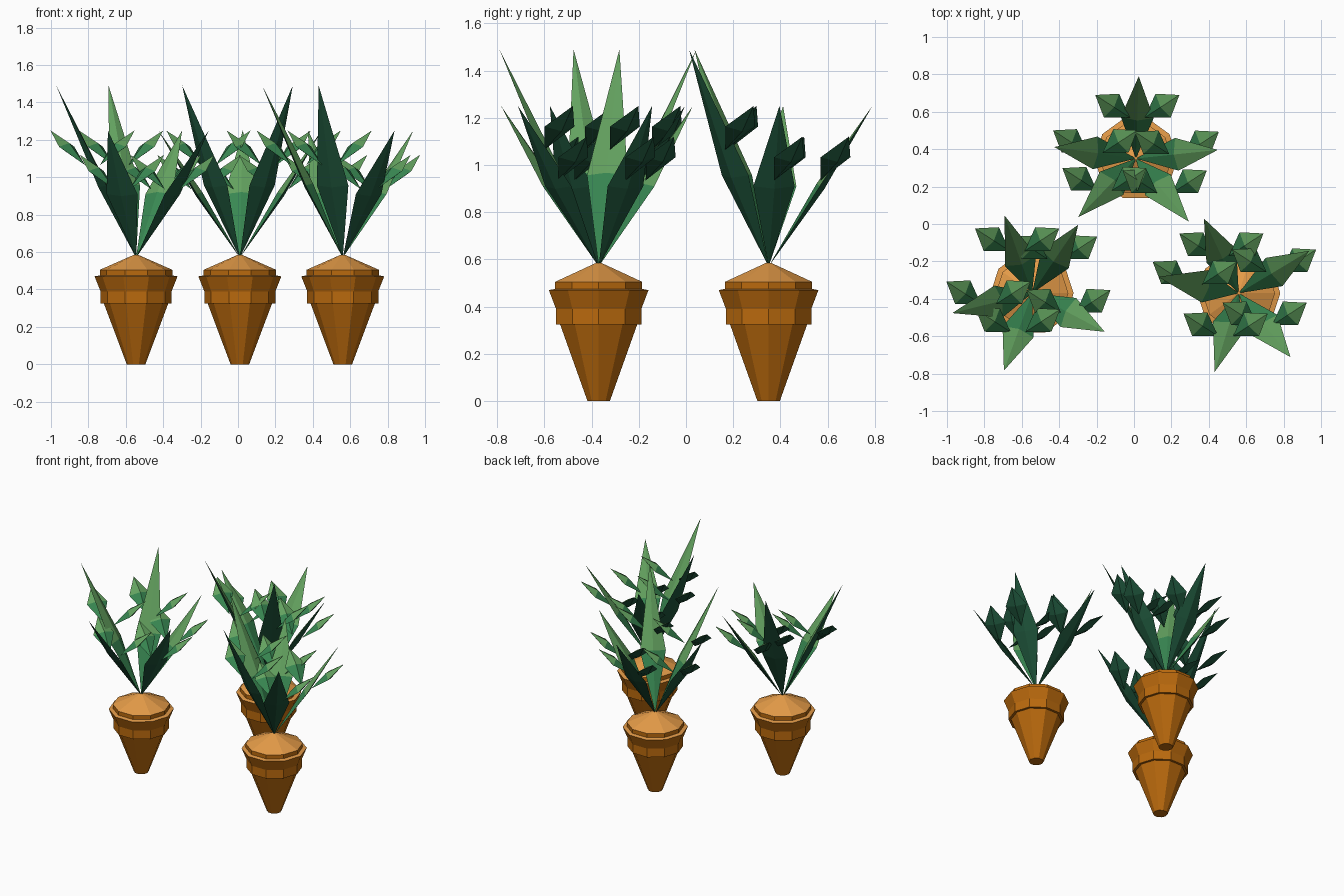
import bpy, bmesh
from math import radians, cos, sin, pi
from mathutils import Vector

cube = bpy.data.objects.get("Cube")
if cube:
    bpy.data.objects.remove(cube, do_unlink=True)


def material(name, rgb):
    m = bpy.data.materials.new(name)
    m.use_nodes = True
    m.diffuse_color = (*rgb, 1)
    m.node_tree.nodes["Principled BSDF"].inputs["Base Color"].default_value = (*rgb, 1)
    return m


ROOT_COLOURS = [material("deep orange", (0.49, 0.142, 0.004)),
                material("pale orange", (0.78, 0.33, 0.065))]
LEAF_COLOURS = [material("dark green", (0.013, 0.088, 0.043)),
                material("middle green", (0.04, 0.245, 0.085)),
                material("light green", (0.125, 0.36, 0.115))]
CROWN = 0.57   # height where leaves sprout
SIDES = 10


def finish(bm, name, mats, location):
    mesh = bpy.data.meshes.new(name)
    bm.to_mesh(mesh)
    bm.free()
    for mat in mats:
        mesh.materials.append(mat)
    obj = bpy.data.objects.new(name, mesh)
    obj.location = location
    bpy.context.collection.objects.link(obj)


def root(name, location):
    # Lathed faceted root: taper, flared band, collar, low domed crown
    profile = [(0.05, 0), (0.172, 0.325), (0.19, 0.325), (0.19, 0.39),
               (0.222, 0.47), (0.194, 0.475), (0.194, 0.505), (0.012, 0.585)]
    bm = bmesh.new()
    rings = [[bm.verts.new((r * cos(2 * pi * i / SIDES), r * sin(2 * pi * i / SIDES), z))
              for i in range(SIDES)] for r, z in profile]
    for low, high in zip(rings, rings[1:]):
        for i in range(SIDES):
            j = (i + 1) % SIDES
            bm.faces.new((low[i], low[j], high[j], high[i]))
    bm.faces.new(rings[0][::-1])
    bm.faces.new(rings[-1])
    # Upward faces are pale
    bm.normal_update()
    for f in bm.faces:
        f.material_index = int(f.normal.z > 0.3)
    finish(bm, name, ROOT_COLOURS, location)


def polar(angle, radius, z):
    a = radians(angle)
    return Vector((radius * cos(a), radius * sin(a), z))


def blade(bm, start, tip, half_width, thickness, widest):
    # Pointed leaf with a diamond cross-section at its widest place
    direction = (tip - start).normalized()
    side = direction.cross(Vector((0, 0, 1))).normalized()
    up = side.cross(direction)
    middle = start.lerp(tip, widest)
    right, top, left, under = [bm.verts.new(middle + offset) for offset in
                               (side * half_width, up * thickness,
                                -side * half_width, -up * thickness)]
    base, point = bm.verts.new(start), bm.verts.new(tip)
    # Dark underside, middle green lower half, light green tip
    for a, b, upper in ((right, top, 1), (top, left, 1), (left, under, 0), (under, right, 0)):
        bm.faces.new((a, b, point)).material_index = 2 * upper
        bm.faces.new((b, a, base)).material_index = upper


def leaflet_pair(bm, anchor):
    # Mirrored leaflets spread sideways and lean backwards on every blade
    for s in (-1, 1):
        blade(bm, anchor + Vector((0.04 * s, 0, 0)),
              anchor + Vector((0.225 * s, 0.12, 0.185)), 0.075, 0.026, 0.53)


def foliage(name, location, turn):
    bm = bmesh.new()
    base = Vector((0, 0, CROWN))
    # Two tall blades
    for angle in (225.5 + turn, 310 + turn):
        blade(bm, base, polar(angle, 0.44, 1.49), 0.088, 0.025, 0.42)
        leaflet_pair(bm, polar(angle, 0.24, 1.065))
    # Three shorter blades
    for angle in (6 + turn, 88 + turn, 172 + turn):
        blade(bm, base, polar(angle, 0.44, 1.25), 0.088, 0.02, 0.5)
        leaflet_pair(bm, polar(angle, 0.22, 0.935))
    bmesh.ops.recalc_face_normals(bm, faces=bm.faces)
    finish(bm, name, LEAF_COLOURS, location)


carrots = [("back", (0.01, 0.35, 0), 0),
           ("front_right", (-0.545, -0.37, 0), -116),
           ("front_left", (0.56, -0.37, 0), -57)]
for place, location, turn in carrots:
    root(place + "_carrot_root", location)
    foliage(place + "_carrot_leaves", location, turn)
